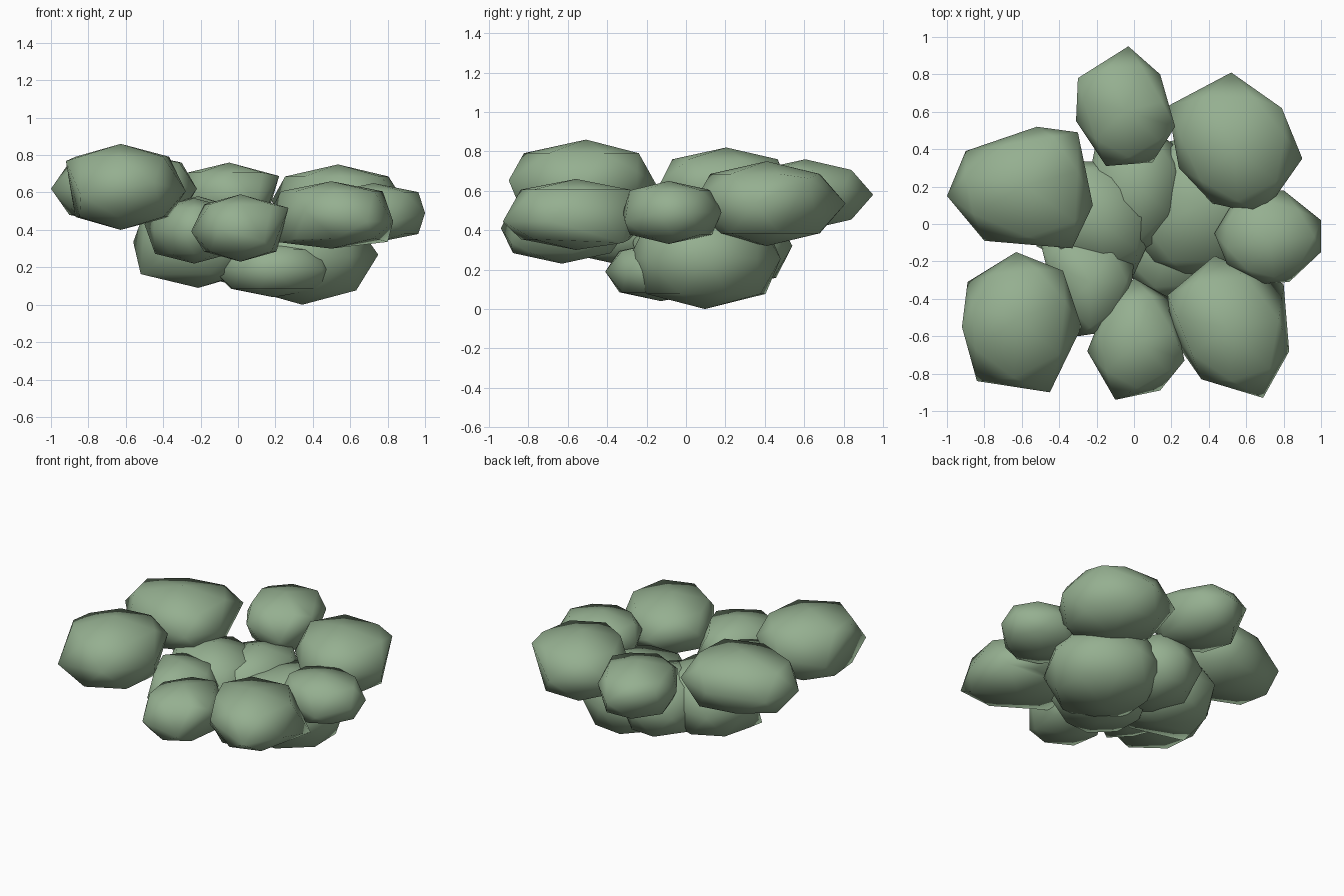
import bpy
import bmesh
from mathutils import Vector

cube = bpy.data.objects.get("Cube")
if cube:
    bpy.data.objects.remove(cube, do_unlink=True)

# Muted leaf green
green = bpy.data.materials.new("leaf_green")
green.use_nodes = True
colour = (0.30, 0.43, 0.28, 1)
green.diffuse_color = colour
shader = green.node_tree.nodes["Principled BSDF"]
shader.inputs["Base Color"].default_value = colour
shader.inputs["Roughness"].default_value = 0.9


def clump(name, bottom, top, *outline):
    """Faceted lump: plan corners (x, y, optional lift from -1 to 1) and caps."""
    corners = [Vector((x, y, 0)) for x, y, *lift in outline]
    lifts = [sum(lift) for x, y, *lift in outline]
    centre = sum(corners, Vector()) / len(corners)
    rim = [corner - centre for corner in corners]
    centre.z = (bottom + top) / 2
    half = Vector((0, 0, (top - bottom) / 2))

    # Pole points, uneven rim, and smaller rings set between the rim corners
    points = [half, -half]
    for i, corner in enumerate(rim):
        middle = (corner + rim[i - 1]) / 2
        points.append(corner + half * lifts[i])
        for side in (1, -1):
            points.append(middle * 0.87 + half * side * 0.7)

    bm = bmesh.new()
    for point in points:
        bm.verts.new(point)
    hull = bmesh.ops.convex_hull(bm, input=bm.verts)
    unused = set(hull["geom_interior"]) | set(hull["geom_unused"])
    bmesh.ops.delete(bm, geom=[g for g in unused if isinstance(g, bmesh.types.BMVert)])
    bmesh.ops.recalc_face_normals(bm, faces=bm.faces)
    for face in bm.faces:
        face.smooth = True

    mesh = bpy.data.meshes.new(name)
    bm.to_mesh(mesh)
    bm.free()
    mesh.materials.append(green)
    obj = bpy.data.objects.new(name, mesh)
    obj.location = centre
    bpy.context.collection.objects.link(obj)


# Outer ring of leaf clumps
clump("back_right_clump", .42, .82, (-1, .15), (-.9, .39, -.1), (-.52, .52),
      (-.3, .49, .2), (-.22, .1), (-.33, -.13, .1), (-.8, -.09, -.1))
clump("front_right_clump", .4, .86, (-.89, -.31, -.2), (-.63, -.15), (-.38, -.25, .3),
      (-.28, -.55, -.1), (-.45, -.9, .1), (-.84, -.84, -.2), (-.92, -.55, .6))
clump("back_clump", .4, .76, (-.3, .78, .5), (-.03, .95), (.14, .8, .2),
      (.22, .52, .6), (.1, .33, -.2), (-.15, .31, .2), (-.31, .55))
clump("back_left_clump", .32, .75, (.52, .81), (.79, .62, .6), (.9, .35),
      (.69, .05, .1), (.42, .11, -.1), (.24, .3), (.18, .63, .1))
clump("left_clump", .33, .65, (1, .02), (.8, .18), (.55, .15), (.43, -.05),
      (.5, -.22, .2), (.68, -.32), (.83, -.31, -.3), (1, -.15))
clump("front_left_clump", .3, .66, (.43, -.17), (.8, -.32, -.8), (.83, -.68, -.2),
      (.69, -.93, -.2), (.36, -.83, .1), (.2, -.6, -.8), (.18, -.38, .2))
clump("front_clump", .23, .59, (0, -.29), (.2, -.4, -.4), (.27, -.73, .6),
      (.14, -.89, -.4), (-.1, -.94), (-.25, -.68, -.1), (-.17, -.48, .3))

# Inner clumps
clump("inner_front_clump", .22, .57, (-.5, -.1, .2), (-.45, -.3), (-.3, -.6),
      (-.17, -.58, .1), (-.02, -.4), (0, -.2), (-.2, -.03))
clump("inner_right_clump", .09, .58, (.1, -.05), (0, -.27), (-.28, -.24),
      (-.52, -.12, -.7), (-.56, .1), (-.4, .34), (-.1, .33), (.06, .16))
clump("inner_back_clump", .09, .55, (-.2, .45), (.05, .54), (.22, .42),
      (.27, .2), (.15, -.12), (-.1, -.15), (-.27, .1))

# Lower clumps
clump("lower_left_clump", 0, .51, (0, .1), (.06, -.2), (.3, -.29), (.6, -.2),
      (.75, .1, .05), (.59, .36), (.35, .48), (.1, .42))
clump("lower_front_clump", .04, .34, (-.14, -.1), (.02, -.33), (.18, -.41),
      (.45, -.3), (.52, -.05), (.3, .15), (0, .15))
